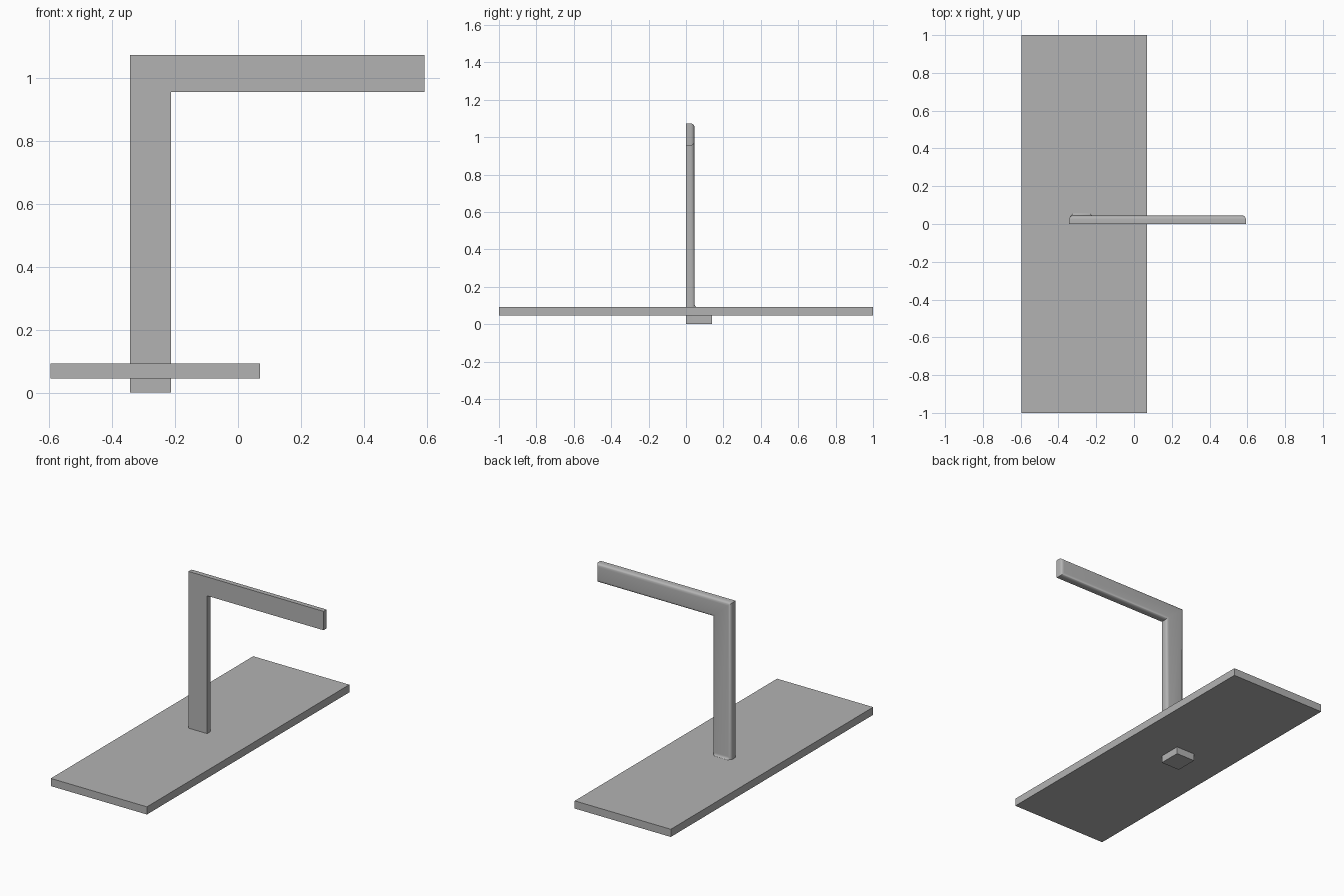
import bpy
import bmesh

cube = bpy.data.objects.get("Cube")
if cube:
    bpy.data.objects.remove(cube, do_unlink=True)

# Single grey material
grey = bpy.data.materials.new("plain grey")
grey.use_nodes = True
colour = (0.45, 0.45, 0.45, 1)
grey.diffuse_color = colour
grey.node_tree.nodes["Principled BSDF"].inputs["Base Color"].default_value = colour


def add_object(name, bm):
    bmesh.ops.recalc_face_normals(bm, faces=bm.faces)
    mesh = bpy.data.meshes.new(name)
    bm.to_mesh(mesh)
    bm.free()
    mesh.materials.append(grey)
    obj = bpy.data.objects.new(name, mesh)
    bpy.context.collection.objects.link(obj)
    return obj


def extrude_back(bm, faces, depth):
    out = bmesh.ops.extrude_face_region(bm, geom=faces)["geom"]
    verts = [v for v in out if isinstance(v, bmesh.types.BMVert)]
    bmesh.ops.translate(bm, verts=verts, vec=(0, depth, 0))
    return [f for f in out if isinstance(f, bmesh.types.BMFace)]


# Base slab
X0, X1, Z0, Z1 = -0.595, 0.07, 0.045, 0.093
bm = bmesh.new()
face = bm.faces.new([bm.verts.new((x, -1, z))
                     for x, z in ((X0, Z0), (X1, Z0), (X1, Z1), (X0, Z1))])
extrude_back(bm, [face], 2)
bmesh.ops.holes_fill(bm, edges=bm.edges)
add_object("base_slab", bm)

# Bracket: post and arm in one bent bar, with a foot that passes through the slab
LEFT, RIGHT, END = -0.343, -0.213, 0.592
FOOT, UNDER, TOP = 0.09, 0.955, 1.073
THICK, FOOT_DEPTH, ROUND = 0.045, 0.14, 0.02

bm = bmesh.new()
corners = {}


def corner(x, z):
    if (x, z) not in corners:
        corners[x, z] = bm.verts.new((x, 0, z))
    return corners[x, z]


panels = [(LEFT, RIGHT, 0, FOOT), (LEFT, RIGHT, FOOT, UNDER),
          (LEFT, RIGHT, UNDER, TOP), (RIGHT, END, UNDER, TOP)]
faces = [bm.faces.new([corner(a, c), corner(b, c), corner(b, d), corner(a, d)])
         for a, b, c, d in panels]
front = [f.copy() for f in faces]
back = extrude_back(bm, faces, THICK)
foot_back = [f for f in back if f.calc_center_median().z < FOOT]
extrude_back(bm, foot_back, FOOT_DEPTH - THICK)
bmesh.ops.delete(bm, geom=[f for f in foot_back if f.is_valid], context="FACES_ONLY")
bmesh.ops.remove_doubles(bm, verts=bm.verts, dist=0.0001)
bmesh.ops.recalc_face_normals(bm, faces=bm.faces)
bmesh.ops.dissolve_limit(bm, angle_limit=0.02, verts=bm.verts, edges=bm.edges)


# Round the rear edges and blend the post into the foot
def is_rear(edge):
    return all(v.co.y > THICK - 0.001 and v.co.z > FOOT - 0.001 for v in edge.verts)


bmesh.ops.bevel(bm, geom=[e for e in bm.edges if is_rear(e)], offset=ROUND,
                offset_type="OFFSET", segments=6, profile=0.5, affect="EDGES",
                clamp_overlap=True)
bracket = add_object("post_arm_and_foot", bm)

bpy.ops.object.select_all(action="DESELECT")
bracket.select_set(True)
bpy.context.view_layer.objects.active = bracket
bpy.ops.object.shade_smooth_by_angle(angle=0.6)
